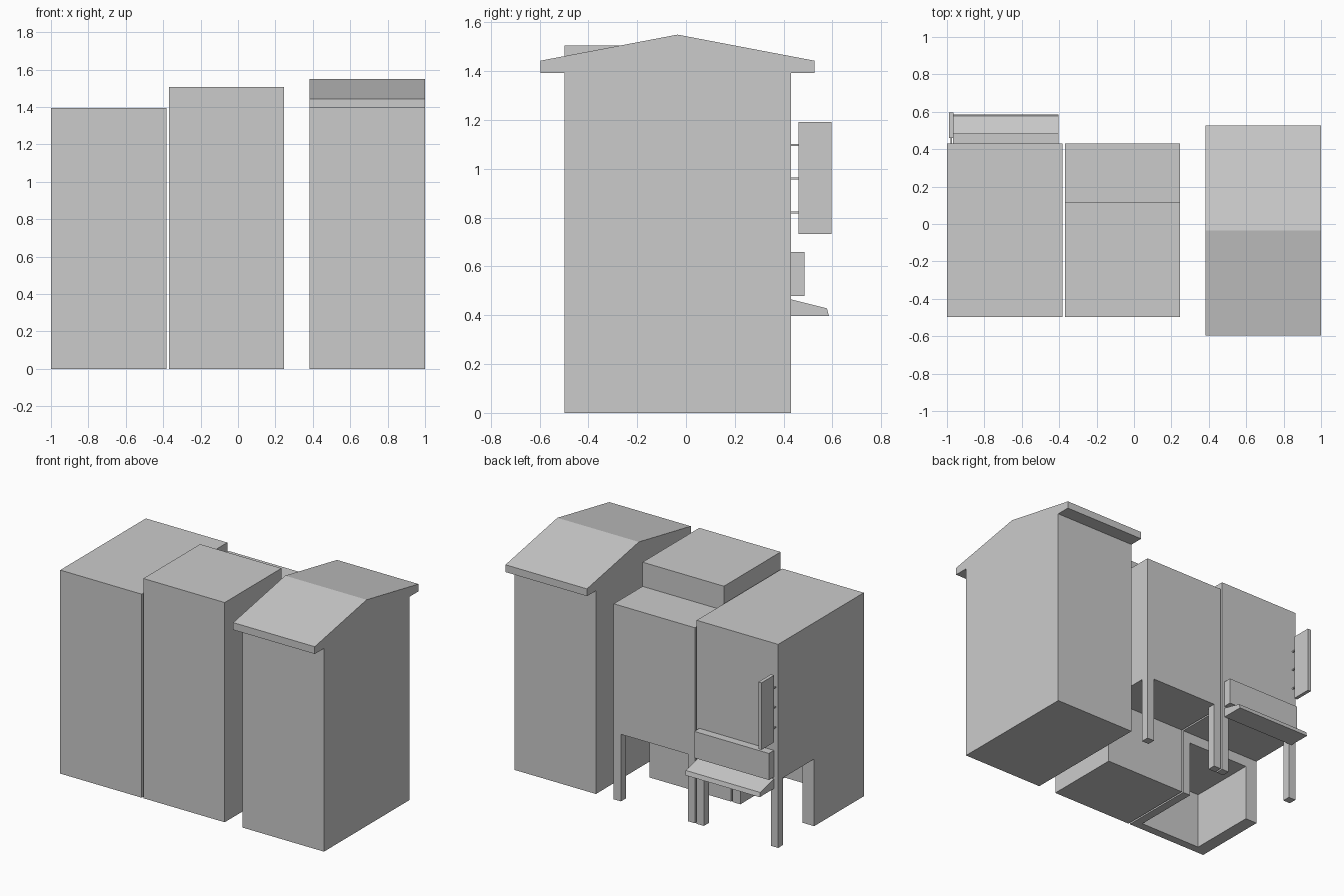
import bpy

if "Cube" in bpy.data.objects:
    bpy.data.objects.remove(bpy.data.objects["Cube"])


def prism(name, profile, x0, x1):
    """Extrude a closed (y, z) profile along x from x0 to x1."""
    n = len(profile)
    verts = [(x, y, z) for x in (x0, x1) for y, z in profile]
    faces = [tuple(reversed(range(n))), tuple(range(n, 2 * n))]
    faces += [(i, (i + 1) % n, n + (i + 1) % n, n + i) for i in range(n)]
    mesh = bpy.data.meshes.new(name)
    mesh.from_pydata(verts, [], faces)
    mesh.update()
    obj = bpy.data.objects.new(name, mesh)
    bpy.context.collection.objects.link(obj)
    return obj


def box(name, x, y, z):
    return prism(name, [(y[0], z[0]), (y[1], z[0]), (y[1], z[1]), (y[0], z[1])], *x)


FRONT, BACK, RECESS = -0.497, 0.43, 0.04   # shared building depths
FLOOR = 0.46                               # underside of the overhanging upper floor
POST = 0.055

# Left shop: overhanging upper storeys over a hollow ground floor
left_x = (-1.0, -0.382)
shop = prism("left_building", [(FRONT, 0), (RECESS, 0), (RECESS, FLOOR), (BACK, FLOOR),
                               (BACK, 1.395), (FRONT, 1.395)], *left_x)
cutter = box("shop_room_cutter", (-0.91, -0.44), (-0.44, RECESS + 0.1), (-0.1, 0.39))
cutter.hide_render = True
cutter.hide_set(True)
cut = shop.modifiers.new("room", "BOOLEAN")
cut.object = cutter
cut.operation = "DIFFERENCE"
cut.solver = "EXACT"

# Middle building: solid ground floor, overhang, stepped roof
mid_x = (-0.37, 0.247)
prism("middle_building", [(FRONT, 0), (RECESS, 0), (RECESS, FLOOR), (BACK, FLOOR),
                          (BACK, 1.34), (0.118, 1.34), (0.118, 1.506), (FRONT, 1.506)], *mid_x)

# Corner posts under both overhangs
for label, (a, b) in (("left", left_x), ("middle", mid_x)):
    for side, x in (("west", (a, a + POST)), ("east", (b - POST, b))):
        box(f"{label}_{side}_post", x, (BACK - POST, BACK), (0, FLOOR))

# Right building with gabled roof
right_x = (0.382, 1.0)
box("right_building", right_x, (FRONT, BACK), (0, 1.393))
prism("gable_roof", [(-0.597, 1.393), (0.527, 1.393), (0.527, 1.443),
                     (-0.035, 1.55), (-0.597, 1.443)], *right_x)

# Shop awning and fascia board
fascia_x = (-0.968, -0.403)
prism("awning", [(BACK, 0.398), (0.585, 0.398), (0.578, 0.428), (BACK, 0.465)], *fascia_x)
box("fascia_board", fascia_x, (BACK, 0.485), (0.478, 0.66))

# Hanging sign on three thin brackets
box("hanging_sign", (-0.99, -0.966), (0.46, 0.597), (0.733, 1.192))
for i, z in enumerate((0.822, 0.961, 1.097)):
    box(f"sign_bracket_{i + 1}", (-0.982, -0.974), (BACK, 0.462), (z - 0.004, z + 0.004))
